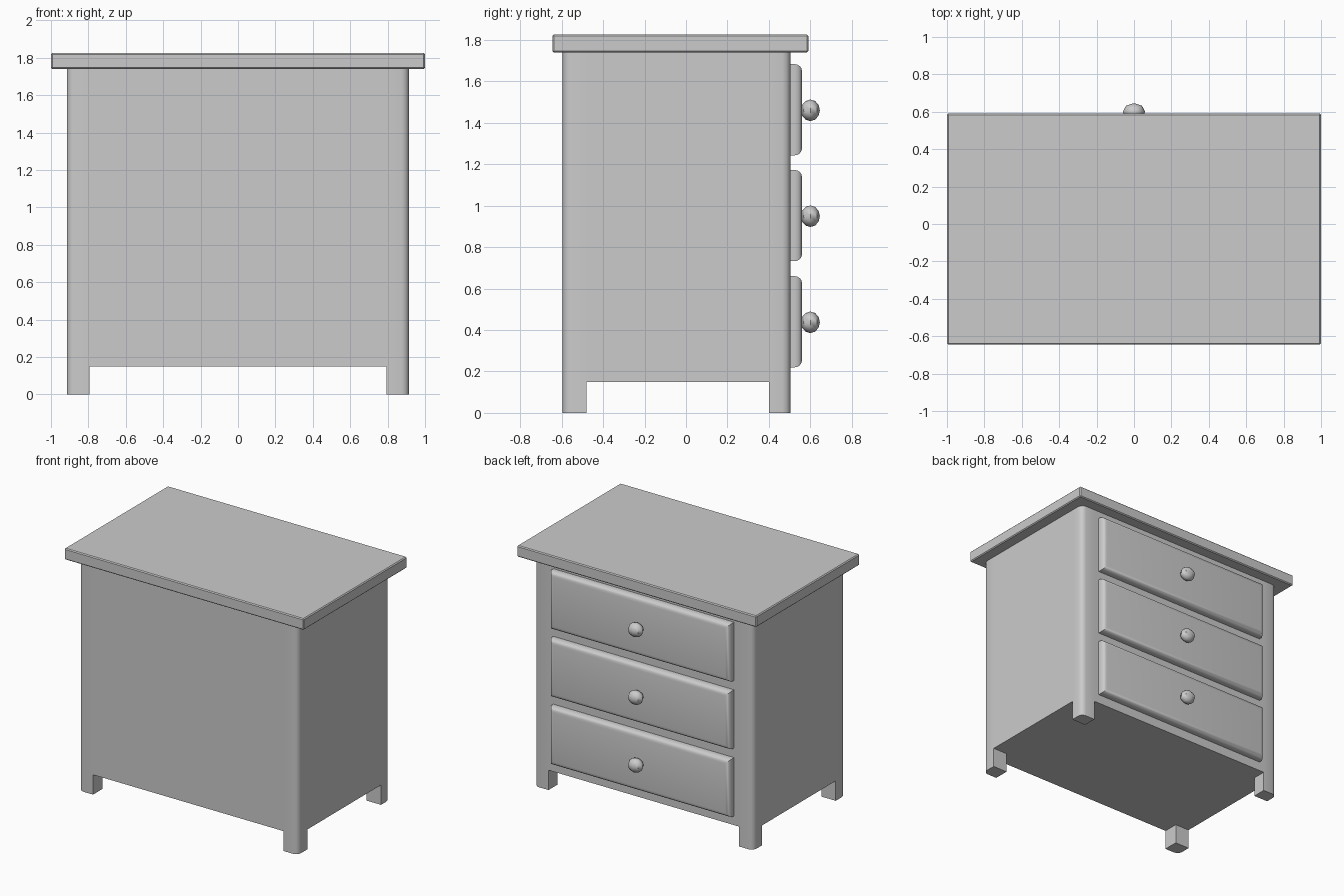
import bpy, bmesh
from math import radians
from mathutils import Matrix

if "Cube" in bpy.data.objects:
    bpy.data.objects.remove(bpy.data.objects["Cube"])


def finish(bm, name, angle=40):
    bmesh.ops.recalc_face_normals(bm, faces=bm.faces)
    me = bpy.data.meshes.new(name)
    bm.to_mesh(me)
    bm.free()
    ob = bpy.data.objects.new(name, me)
    bpy.context.collection.objects.link(ob)
    bpy.ops.object.select_all(action='DESELECT')
    ob.select_set(True)
    bpy.context.view_layer.objects.active = ob
    bpy.ops.object.shade_smooth_by_angle(angle=radians(angle))
    return ob


def box(x, y, z):
    bm = bmesh.new()
    bmesh.ops.create_cube(bm, size=1)
    for v in bm.verts:
        v.co = [(a + b) / 2 + c * (b - a) for (a, b), c in zip((x, y, z), v.co)]
    return bm


def bevel(bm, edges, width, segments):
    bmesh.ops.bevel(bm, geom=edges, offset=width, segments=segments,
                    profile=0.5, affect='EDGES')


# Cabinet carcass: 3x3 floor grid, raised to the top, corners dropped as feet
X = (-0.915, -0.795, 0.795, 0.915)
Y = (-0.595, -0.48, 0.40, 0.505)
bm = bmesh.new()
grid = [[bm.verts.new((x, y, 0.15)) for y in Y] for x in X]
cells = {(i, j): bm.faces.new((grid[i][j], grid[i][j + 1], grid[i + 1][j + 1], grid[i + 1][j]))
         for i in range(3) for j in range(3)}
rim = [e for e in bm.edges if e.is_boundary]
walls = bmesh.ops.extrude_edge_only(bm, edges=rim)['geom']
for v in (g for g in walls if isinstance(g, bmesh.types.BMVert)):
    v.co.z = 1.74
bmesh.ops.contextual_create(bm, geom=[e for e in walls if isinstance(e, bmesh.types.BMEdge)
                                      and all(v.co.z > 1 for v in e.verts)])
feet = [cells[i, j] for i in (0, 2) for j in (0, 2)]
for f in bmesh.ops.extrude_discrete_faces(bm, faces=feet)['faces']:
    for v in f.verts:
        v.co.z = 0
bmesh.ops.remove_doubles(bm, verts=bm.verts, dist=0.0001)
bm.normal_update()
corner = [e for e in bm.edges
          if abs(e.verts[0].co.z - e.verts[1].co.z) > 0.1
          and abs(e.verts[0].co.x) > 0.9
          and (e.verts[0].co.y < -0.59 or e.verts[0].co.y > 0.5)]
bevel(bm, corner, 0.04, 3)
finish(bm, "cabinet_body")

# Overhanging top slab
bm = box((-1, 1), (-0.645, 0.59), (1.74, 1.825))
bevel(bm, bm.edges[:], 0.007, 1)
finish(bm, "top_slab", 30)

# Three drawers with faceted knobs on the +y face
for i, zc in enumerate((0.44, 0.952, 1.463), 1):
    bm = box((-0.755, 0.755), (0.495, 0.56), (zc - 0.22, zc + 0.22))
    bevel(bm, [e for e in bm.edges if all(v.co.y > 0.55 for v in e.verts)], 0.035, 4)
    finish(bm, f"drawer_front_{i}")

    bm = bmesh.new()
    bmesh.ops.create_uvsphere(bm, u_segments=8, v_segments=6, radius=1)
    bmesh.ops.transform(bm, verts=bm.verts, matrix=Matrix.Translation((0, 0.6, zc - 0.003))
                        @ Matrix.Diagonal((0.06, 0.046, 0.052, 1)))
    finish(bm, f"drawer_knob_{i}")
